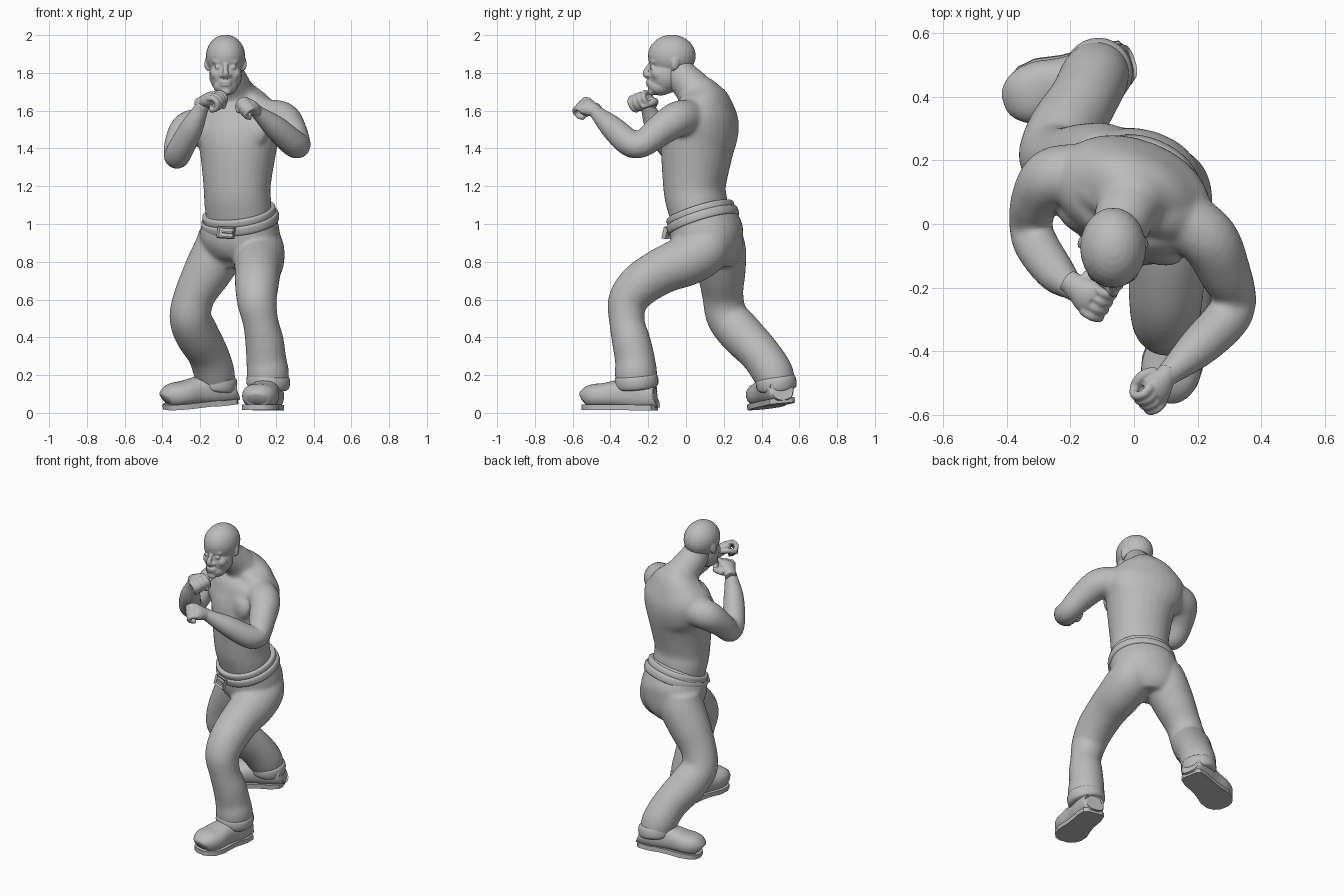
import bpy, bmesh, math
from mathutils import Vector, Matrix, Euler

if "Cube" in bpy.data.objects:
    bpy.data.objects.remove(bpy.data.objects["Cube"])

clay = bpy.data.materials.new("clay grey")
clay.use_nodes = True
GREY = (0.5, 0.5, 0.5, 1)
clay.diffuse_color = GREY
clay.node_tree.nodes["Principled BSDF"].inputs["Base Color"].default_value = GREY

YAW = math.radians(-22)                       # twist of hips and chest
ACROSS = Vector((math.cos(YAW), math.sin(YAW), 0))
FACING = Vector((math.sin(YAW), -math.cos(YAW), 0))


def smooth_path(sections, steps=5):
    """Catmull-Rom interpolation of (x, y, z, half width, half depth)."""
    p = [Vector(s if len(s) == 5 else s + (s[3],)) for s in sections]
    p = [p[0] * 2 - p[1]] + p + [p[-1] * 2 - p[-2]]
    out = []
    for i in range(1, len(p) - 2):
        a, b, c, d = p[i - 1:i + 3]
        for k in range(steps):
            t = k / steps
            out.append((b * 2 + (c - a) * t + (a * 2 - b * 5 + c * 4 - d) * t * t
                        + (b * 3 - a - c * 3 + d) * t ** 3) / 2)
    return out + [p[-2]]


def tube(bm, sections, side=(1, 0, 0), power=1.0, n=28, steps=5):
    """Loft of oval rings along a path; a lower power gives a boxier ring."""
    path = smooth_path(sections, steps)
    rings = []
    for i, s in enumerate(path):
        t = (path[min(i + 1, len(path) - 1)].to_3d() - path[max(i - 1, 0)].to_3d()).normalized()
        u = Vector(side)
        u = (u - t * t.dot(u)).normalized()
        v = t.cross(u)
        ring = []
        for k in range(n):
            c, q = math.cos(math.tau * k / n), math.sin(math.tau * k / n)
            c, q = (math.copysign(abs(w) ** power, w) for w in (c, q))
            ring.append(bm.verts.new(s.to_3d() + u * c * s[3] + v * q * s[4]))
        rings.append(ring)
    for r1, r2 in zip(rings, rings[1:]):
        for k in range(n):
            bm.faces.new((r1[k], r1[k - 1], r2[k - 1], r2[k]))
    bm.faces.new(rings[0])
    bm.faces.new(rings[-1][::-1])


def ball(bm, centre, radii, rot=(0, 0, 0)):
    m = Matrix.LocRotScale(Vector(centre), Euler([math.radians(a) for a in rot]), Vector(radii))
    bmesh.ops.create_uvsphere(bm, u_segments=24, v_segments=14, radius=1, matrix=m)


def finish(bm, name, voxel=0, smooth=4, angle=40):
    bmesh.ops.recalc_face_normals(bm, faces=bm.faces)
    me = bpy.data.meshes.new(name)
    bm.to_mesh(me)
    bm.free()
    me.materials.append(clay)
    ob = bpy.data.objects.new(name, me)
    bpy.context.collection.objects.link(ob)
    if voxel:
        r = ob.modifiers.new("fuse", "REMESH")
        r.mode, r.voxel_size, r.use_smooth_shade = "VOXEL", voxel, True
        s = ob.modifiers.new("relax", "SMOOTH")
        s.factor, s.iterations = 0.5, smooth
    else:
        bpy.ops.object.select_all(action="DESELECT")
        ob.select_set(True)
        bpy.context.view_layer.objects.active = ob
        bpy.ops.object.shade_smooth_by_angle(angle=math.radians(angle))
    return ob


# Bare upper body: torso, neck and both arms fused
bm = bmesh.new()
tube(bm, [(0.01, 0.08, 0.98, .17, .14), (0, 0.06, 1.1, .179, .156), (-.005, 0.045, 1.2, .179, .162),
          (0, 0.06, 1.4, .207, .188), (-.003, 0.083, 1.5, .245, .184), (-.005, 0.09, 1.58, .25, .168),
          (-.005, 0.09, 1.65, .19, .135), (-.01, 0.075, 1.7, .12, .1), (-.015, 0.06, 1.73, .08, .08)], ACROSS, 0.95)
tube(bm, [(0, 0.085, 1.64, .12), (-.025, 0.035, 1.72, .098), (-.05, -.028, 1.79, .086), (-.06, -.045, 1.86, .075)])
tube(bm, [(.15, 0.02, 1.565, .095), (.235, -.05, 1.553, .094), (.283, -.145, 1.49, .083), (.316, -.235, 1.42, .069),
          (.29, -.3, 1.43, .072), (.2, -.39, 1.51, .064), (.105, -.475, 1.59, .038), (.08, -.5, 1.61, .036)])
tube(bm, [(-.17, 0.165, 1.52, .09), (-.26, 0.145, 1.505, .093), (-.31, 0.075, 1.435, .078), (-.325, -.005, 1.36, .068),
          (-.305, -.07, 1.395, .07), (-.245, -.155, 1.51, .062), (-.195, -.2, 1.61, .04), (-.175, -.215, 1.64, .038)])
for sx in (-1, 1):
    chest = Vector((0, 0.075, 1.485)) + ACROSS * sx * .095 + FACING * .115
    ball(bm, chest, (.115, .052, .095), (0, 0, -22))
    trap = Vector((0, 0.08, 1.65)) + ACROSS * sx * .095
    ball(bm, trap, (.14, .085, .052), (0, sx * 24, -22))
finish(bm, "bare_upper_body", .012, 6)

# Head with brow, nose, lips and ears
bm = bmesh.new()
HX = -.066
ball(bm, (HX, -.075, 1.89), (.104, .127, .112))
ball(bm, (HX, -.105, 1.79), (.087, .092, .1))
ball(bm, (HX, -.135, 1.728), (.064, .067, .048))
ball(bm, (HX, -.168, 1.86), (.068, .027, .026))
tube(bm, [(HX, -.185, 1.85, .012), (HX, -.205, 1.82, .014), (HX, -.213, 1.796, .018), (HX, -.195, 1.78, .018)], n=14)
ball(bm, (HX, -.19, 1.745), (.036, .018, .022))
ball(bm, (HX, -.199, 1.752), (.031, .014, .008))
ball(bm, (HX, -.197, 1.736), (.028, .014, .008))
ball(bm, (HX, -.182, 1.7), (.03, .022, .02))
for sx in (-1, 1):
    ball(bm, (HX + sx * .02, -.195, 1.786), (.013, .014, .011))
    ball(bm, (HX + sx * .038, -.179, 1.83), (.02, .013, .012))
    ball(bm, (HX + sx * .05, -.145, 1.795), (.032, .038, .035))
    ball(bm, (HX + sx * .1, -.055, 1.85), (.01, .022, .034), (-12, 0, sx * 20))
    ball(bm, (HX + sx * .094, -.067, 1.824), (.009, .012, .016))
finish(bm, "head", .006, 4)


# Fists: palm, four curled fingers and a thumb, built along local x
def fist(name, wrist, aim, back, thumb, size):
    bm = bmesh.new()
    tube(bm, [(-.02, 0, 0, .028, .026), (.02, 0, 0, .036, .03), (.05, 0, .002, .045, .03), (.072, 0, .002, .04, .024)],
         (0, 1, 0))
    for i in range(4):
        y = (i - 1.5) * .023
        r = .0135 - .001 * abs(i - 1)
        tube(bm, [(.06, y, .012, r), (.088, y, .004, r), (.098, y, -.022, r), (.078, y, -.042, r), (.048, y, -.036, r)],
             (0, 1, 0), n=12)
    tube(bm, [(.01, thumb * .03, -.01, .016), (.04, thumb * .048, -.026, .015), (.07, thumb * .036, -.045, .013),
              (.085, thumb * .01, -.052, .011)], (0, 0, 1), n=12)
    x = Vector(aim).normalized()
    z = Vector(back)
    z = (z - x * x.dot(z)).normalized()
    frame = Matrix((x, z.cross(x), z)).transposed().to_4x4()
    bm.transform(Matrix.Translation(wrist) @ frame @ Matrix.Scale(size, 4))
    finish(bm, name, .0055, 2)


fist("left_fist", (.1, -.478, 1.598), (-.45, -.7, .3), (.5, -.3, .75), -1, 1.15)
fist("right_fist", (-.192, -.19, 1.64), (.7, -.55, .3), (-.3, -.2, .9), 1, 1.25)

# Trousers: pelvis and two bent legs fused
bm = bmesh.new()
tube(bm, [(0, 0.15, .77, .11, .1), (0, 0.145, .84, .19, .155), (.01, 0.115, .93, .214, .19),
          (.01, 0.088, 1.02, .199, .18), (.005, 0.07, 1.06, .187, .167)], ACROSS, 0.95)
tube(bm, [(.095, 0.13, .95, .12), (.108, 0.1, .87, .136), (.11, 0.01, .81, .135), (.105, -.12, .755, .123),
          (.1, -.24, .68, .116), (.1, -.308, .59, .105), (.12, -.312, .48, .094), (.14, -.29, .38, .102),
          (.15, -.27, .28, .106), (.158, -.265, .21, .112), (.158, -.26, .15, .106)])
tube(bm, [(-.08, 0.17, .95, .125), (-.1, 0.182, .86, .136), (-.16, 0.188, .75, .128), (-.23, 0.195, .62, .109),
          (-.252, 0.218, .51, .111), (-.22, 0.29, .42, .116), (-.16, 0.39, .315, .108), (-.125, 0.46, .21, .108),
          (-.11, 0.485, .13, .095)])
finish(bm, "trousers", .012, 5)

# Cuff folds bunched over the shoes
for name, c, r in (("left_cuff", (.16, -.262, .165), .113), ("right_cuff", (-.112, .478, .155), .105)):
    bm = bmesh.new()
    x, y, z = c
    tube(bm, [(x, y, z - .035, r * .88), (x, y, z - .025, r * .99), (x, y, z, r * 1.03), (x, y, z + .03, r * .98),
              (x, y, z + .05, r * .8)])
    bm.transform(Matrix.Translation(c) @ Euler((.1, .12, 0)).to_matrix().to_4x4() @ Matrix.Translation(-Vector(c)))
    finish(bm, name, angle=60)

# Belt and rolled waistband, tipped down at the front
TILT = Vector((-.17, -.31, 1)).normalized()
MID = Vector((.01, .085, 1.03))
for name, lift, half, grow in (("belt", -.012, .024, .009), ("waistband", .026, .02, -.002)):
    bm = bmesh.new()
    rows = [(-half, -.012), (-half * .85, 0), (half * .75, 0), (half, -.016)]
    tube(bm, [tuple(MID + TILT * (lift + h)) + (.197 + grow + g, .182 + grow + g) for h, g in rows],
         ACROSS, 0.95, n=48, steps=3)
    finish(bm, name, angle=60)

# Buckle with a recessed centre and a prong
bm = bmesh.new()
bmesh.ops.create_cube(bm, size=1, matrix=Matrix.Diagonal((.095, .022, .062, 1)))
bmesh.ops.recalc_face_normals(bm, faces=bm.faces)
front = [f for f in bm.faces if f.normal.y < -.9]
bmesh.ops.inset_region(bm, faces=front, thickness=.013, depth=-.01)
bmesh.ops.create_cube(bm, size=1, matrix=Matrix.LocRotScale(Vector((.01, -.009, 0)), None, Vector((.06, .012, .01))))
buckle = finish(bm, "buckle", angle=30)
buckle.location = MID + FACING * .195 + Vector((0, 0, -.075))
buckle.rotation_euler = (-.25, 0.06, YAW)


# Shoes: rounded upper, cut flat, on a thin sole with a separate heel block
def shoe(name, place):
    bm = bmesh.new()
    tube(bm, [(.0, 0, .07, .05, .055), (.015, 0, .07, .07, .065), (.1, 0, .085, .08, .085), (.2, 0, .085, .083, .075),
              (.28, 0, .078, .095, .067), (.34, 0, .075, .089, .063), (.38, 0, .066, .066, .048),
              (.394, 0, .058, .035, .026)], (0, 1, 0), 0.85)
    cut = bmesh.ops.bisect_plane(bm, geom=bm.verts[:] + bm.edges[:] + bm.faces[:], plane_co=(0, 0, .015),
                                 plane_no=(0, 0, 1), clear_inner=True)
    bmesh.ops.holes_fill(bm, edges=[e for e in cut["geom_cut"] if isinstance(e, bmesh.types.BMEdge)])
    bm.transform(place)
    finish(bm, name + "_upper", angle=50)
    bm = bmesh.new()
    outlines = (([(-.003, .045), (.012, .07), (.07, .081), (.13, .078)], 0),
                ([(.1, .077), (.2, .083), (.28, .098), (.34, .09), (.375, .066), (.394, .03)], .003))
    for half, base in outlines:
        loop = half + [(x, -y) for x, y in reversed(half)]
        face = bm.faces.new([bm.verts.new((x, y, base)) for x, y in loop])
        ext = bmesh.ops.extrude_face_region(bm, geom=[face])["geom"]
        bmesh.ops.translate(bm, vec=(0, 0, .028), verts=[v for v in ext if isinstance(v, bmesh.types.BMVert)])
    bm.transform(place)
    finish(bm, name + "_sole", angle=30)


def stand(heel, toe, roll):
    d = (Vector(toe) - Vector(heel)).normalized()
    y = Vector((0, 0, 1)).cross(d).normalized()
    frame = Matrix((d, y, d.cross(y))).transposed().to_4x4()
    return Matrix.Translation(heel) @ frame @ Matrix.Rotation(math.radians(roll), 4, "X")


shoe("left_shoe", stand((.178, -.16, .013), (.1, -.54, .013), 0))
shoe("right_shoe", stand((-.015, .515, .052), (-.37, .4, .016), -5))
